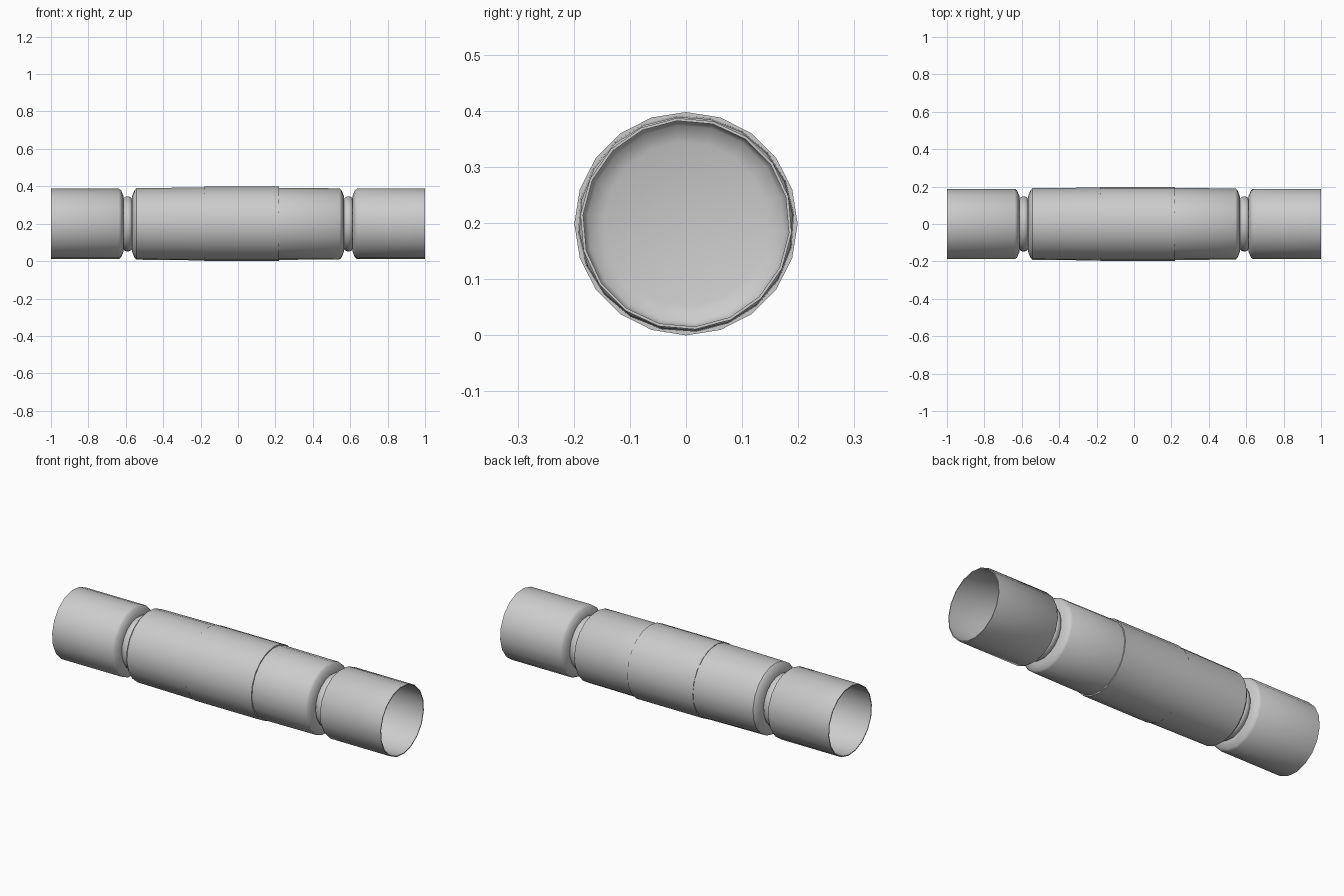
import bpy, bmesh, math

if "Cube" in bpy.data.objects:
    bpy.data.objects.remove(bpy.data.objects["Cube"])

ZC = 0.199  # height of the long axis


def lathe(name, profile, sides, offset=0.0, angle=40):
    """Spin a list of (x, radius) around the long axis; radius 0 closes to a cap."""
    bm = bmesh.new()
    rings = []
    for x, r in profile:
        ring = []
        for i in range(sides):
            a = math.radians(offset) + 2 * math.pi * i / sides
            ring.append(bm.verts.new((x, r * math.sin(a), ZC + r * math.cos(a))))
        rings.append(ring)
    for a, b in zip(rings, rings[1:]):
        for i in range(sides):
            j = (i + 1) % sides
            bm.faces.new((a[i], a[j], b[j], b[i]))
    bmesh.ops.remove_doubles(bm, verts=bm.verts, dist=1e-6)
    bmesh.ops.recalc_face_normals(bm, faces=bm.faces)
    mesh = bpy.data.meshes.new(name)
    bm.to_mesh(mesh)
    bm.free()
    ob = bpy.data.objects.new(name, mesh)
    bpy.context.collection.objects.link(ob)
    bpy.ops.object.select_all(action='DESELECT')
    ob.select_set(True)
    bpy.context.view_layer.objects.active = ob
    bpy.ops.object.shade_smooth_by_angle(angle=math.radians(angle))
    return ob


# Main body with rounded shoulders, a touch thicker on the left
lathe("main_body", [(-0.566, 0), (-0.566, 0.150), (-0.553, 0.182), (-0.542, 0.192),
                    (-0.18, 0.196), (0.22, 0.193), (0.542, 0.191),
                    (0.553, 0.182), (0.566, 0.150), (0.566, 0)], 20, -5)

# Grip sleeve around the middle
lathe("grip_sleeve", [(-0.18, 0), (-0.18, 0.199), (0.22, 0.199), (0.22, 0)], 20)

for side, s in (("left", -1), ("right", 1)):
    # Rounded neck disc joining the body to the end cup
    neck = [(0.59 + 0.026 * math.cos(t), 0.125 + 0.023 * math.sin(t))
            for t in (math.pi * k / 8 for k in range(9))]
    neck = [(0.616, 0)] + neck + [(0.564, 0)]
    lathe(side + "_neck", [(s * x, r) for x, r in neck], 20, -5)

    # Open end cup: outer wall, thin rim, inner wall and closed floor
    cup = [(0.612, 0), (0.612, 0.148), (0.625, 0.180), (0.637, 0.189),
           (1.0, 0.189), (1.0, 0.184), (0.640, 0.184), (0.629, 0.176),
           (0.618, 0.146), (0.618, 0)]
    lathe(side + "_end_cup", [(s * x, r) for x, r in cup], 18, -5, 80)
